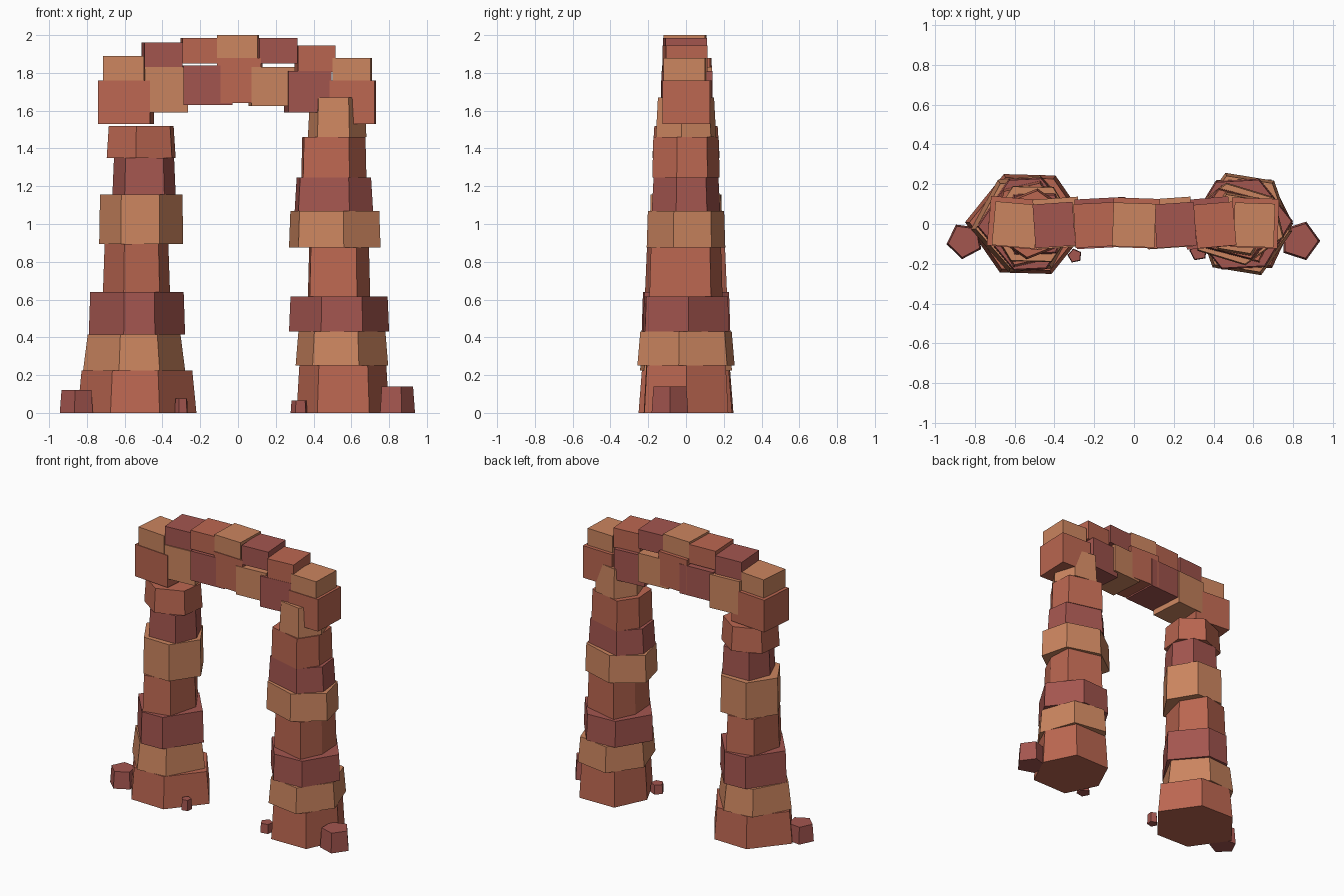
import bpy, bmesh, math
from mathutils import Matrix

if "Cube" in bpy.data.objects:
    bpy.data.objects.remove(bpy.data.objects["Cube"])


def material(name, col):
    m = bpy.data.materials.new(name)
    m.diffuse_color = (*col, 1)
    m.use_nodes = True
    m.node_tree.nodes["Principled BSDF"].inputs["Base Color"].default_value = m.diffuse_color
    return m


MID = material("brick_stone", (0.50, 0.135, 0.082))
ORANGE = material("orange_stone", (0.60, 0.235, 0.115))
RED = material("red_stone", (0.37, 0.092, 0.078))


def finish(bm, name, mat):
    bmesh.ops.recalc_face_normals(bm, faces=bm.faces)
    me = bpy.data.meshes.new(name)
    bm.to_mesh(me)
    bm.free()
    me.materials.append(mat)
    ob = bpy.data.objects.new(name, me)
    bpy.context.collection.objects.link(ob)
    return ob


def prism(name, pts, z0, z1, taper, mat):
    """Closed prism over an outline, narrowed towards the top."""
    cx = sum(p[0] for p in pts) / len(pts)
    cy = sum(p[1] for p in pts) / len(pts)
    bm = bmesh.new()
    lo = [bm.verts.new((x, y, z0)) for x, y in pts]
    hi = [bm.verts.new((cx + (x - cx) * taper, cy + (y - cy) * taper, z1)) for x, y in pts]
    n = len(pts)
    bm.faces.new(lo[::-1])
    bm.faces.new(hi)
    for i in range(n):
        j = (i + 1) % n
        bm.faces.new((lo[i], lo[j], hi[j], hi[i]))
    return finish(bm, name, mat)


def hexagon(x0, xa, xb, x1, d):
    """Irregular six-sided outline from its left, two front and right corners."""
    c, h = (x0 + x1) / 2, (x1 - x0) / 2 * 1.03
    tip = ((xa + xb) / 2 - c) * d / (h * 0.87)
    depth = lambda x: -d * max(0.6, math.sqrt(max(0, 1 - ((x - c) / h) ** 2)) * 1.06)
    half = [(x0, -tip), (xa, depth(xa)), (xb, depth(xb))]
    return half + [(2 * c - x, -y) for x, y in half]


def pillar(name, layers):
    z = 0
    for i, (top, x0, xa, xb, x1, d, taper) in enumerate(layers):
        prism(f"{name}_stone_{i + 1}", hexagon(x0, xa, xb, x1, d), z, top, taper,
              (MID, ORANGE, RED)[i % 3])
        z = top


# Pillars: top height, left / front / front / right corners, half depth, taper
pillar("left_pillar", [
    (0.225, -0.85, -0.675, -0.415, -0.22, 0.255, 0.93),
    (0.415, -0.82, -0.63, -0.415, -0.28, 0.24, 0.91),
    (0.64, -0.79, -0.605, -0.44, -0.28, 0.23, 0.97),
    (0.895, -0.715, -0.605, -0.415, -0.36, 0.22, 0.95),
    (1.155, -0.735, -0.62, -0.415, -0.29, 0.2, 0.98),
    (1.35, -0.665, -0.60, -0.39, -0.33, 0.18, 0.95),
    (1.52, -0.695, -0.54, -0.35, -0.33, 0.17, 0.94)])
pillar("right_pillar", [
    (0.25, 0.31, 0.42, 0.695, 0.80, 0.25, 0.94),
    (0.43, 0.305, 0.395, 0.64, 0.795, 0.26, 0.94),
    (0.615, 0.27, 0.44, 0.66, 0.80, 0.23, 0.97),
    (0.875, 0.37, 0.38, 0.63, 0.70, 0.22, 0.96),
    (1.07, 0.27, 0.32, 0.56, 0.755, 0.20, 0.97),
    (1.245, 0.30, 0.32, 0.59, 0.715, 0.185, 0.95),
    (1.46, 0.335, 0.345, 0.59, 0.68, 0.19, 0.97),
    (1.67, 0.37, 0.42, 0.59, 0.68, 0.165, 0.93)])


def arch(name, blocks, depth, y, colours):
    for i, (x0, x1, z0, z1) in enumerate(blocks):
        yaw = math.radians((-5, 4, 3, -2, 4, 5, -2)[i])
        w = x1 - x0 - depth * abs(math.sin(yaw)) * 0.9
        bm = bmesh.new()
        bmesh.ops.create_cube(bm, size=1, matrix=Matrix.Translation(((x0 + x1) / 2, y, (z0 + z1) / 2))
                              @ Matrix.Rotation(yaw, 4, 'Z') @ Matrix.Diagonal((w, depth, z1 - z0, 1)))
        finish(bm, f"{name}_block_{i + 1}", colours[i % 3])


# Lower and upper course of the arch: left, right, bottom, top
arch("lower_arch", [
    (-0.74, -0.445, 1.53, 1.76), (-0.51, -0.265, 1.59, 1.83), (-0.30, -0.03, 1.63, 1.84),
    (-0.11, 0.13, 1.64, 1.88), (0.055, 0.30, 1.625, 1.83), (0.245, 0.495, 1.59, 1.81),
    (0.485, 0.73, 1.53, 1.76)], 0.25, 0.005, (MID, ORANGE, RED))
arch("upper_arch", [
    (-0.715, -0.48, 1.755, 1.89), (-0.51, -0.295, 1.82, 1.96), (-0.305, -0.09, 1.85, 1.985),
    (-0.11, 0.11, 1.875, 2.0), (0.10, 0.315, 1.85, 1.985), (0.30, 0.515, 1.805, 1.945),
    (0.50, 0.71, 1.755, 1.88)], 0.22, -0.005, (ORANGE, RED, MID))

# Fallen rubble at the feet
for i, (x, y, r, h, a) in enumerate([(-0.852, -0.085, 0.093, 0.12, 190), (0.835, -0.085, 0.102, 0.14, 0),
                                     (-0.298, -0.16, 0.037, 0.075, 30), (0.325, -0.14, 0.047, 0.065, 100)]):
    pts = [(x + r * math.cos(math.radians(a + 72 * k)), y + r * math.sin(math.radians(a + 72 * k)))
           for k in range(5)]
    prism(f"rubble_{i + 1}", pts, 0, h, 0.9, RED)
